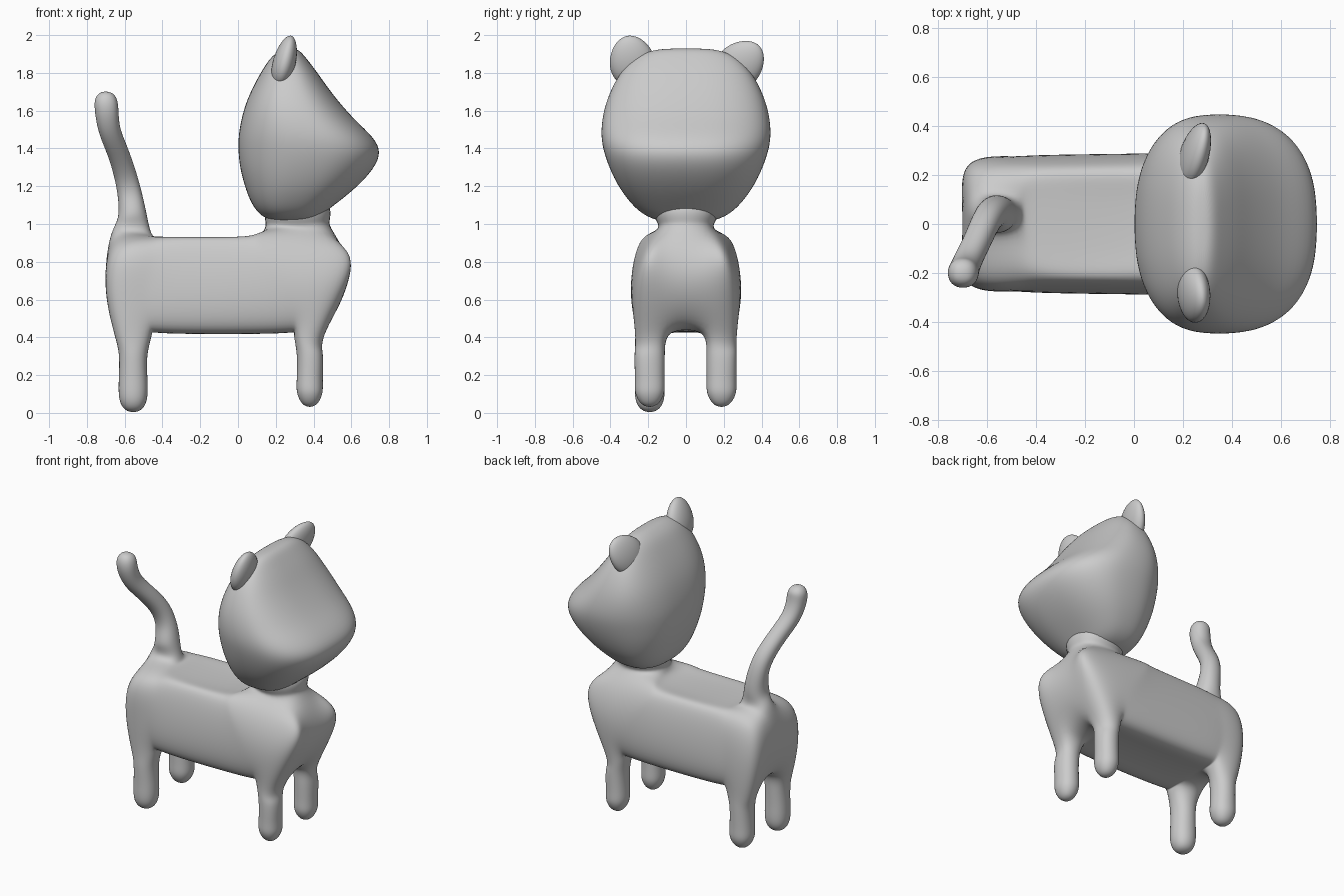
import bpy, bmesh, math
from mathutils import Vector

if "Cube" in bpy.data.objects:
    bpy.data.objects.remove(bpy.data.objects["Cube"])

grey = bpy.data.materials.new("plain grey")
grey.diffuse_color = (0.6, 0.6, 0.6, 1)
grey.use_nodes = True
grey.node_tree.nodes["Principled BSDF"].inputs["Base Color"].default_value = grey.diffuse_color


def finish(bm, name, levels):
    bmesh.ops.recalc_face_normals(bm, faces=bm.faces)
    me = bpy.data.meshes.new(name)
    bm.to_mesh(me)
    bm.free()
    me.materials.append(grey)
    me.polygons.foreach_set("use_smooth", [True] * len(me.polygons))
    ob = bpy.data.objects.new(name, me)
    bpy.context.collection.objects.link(ob)
    if levels:
        mod = ob.modifiers.new("smooth", 'SUBSURF')
        mod.levels = mod.render_levels = levels
    return ob


def fit_cage(bm, steps=8):
    """Push the cage out so that its smooth surface passes through the given points."""
    goal = {v: v.co.copy() for v in bm.verts}
    for _ in range(steps):
        move = {}
        for v in bm.verts:
            n = len(v.link_edges)
            s = v.co * (n * n)
            for e in v.link_edges:
                s = s + e.other_vert(v).co * 4
            for f in v.link_faces:
                vs = list(f.verts)
                s = s + vs[(vs.index(v) + 2) % 4].co
            move[v] = goal[v] - s / (n * (n + 5))
        for v, d in move.items():
            v.co += d


# ---- body: one cage, 6 columns x 4 rows x 3 levels
# each entry: outer x, outer y, outer z, inner x, inner z
levels = [
    [(-.63, .25, .42, -.64, .45), (-.475, .25, .435, -.475, .425), (-.34, .25, .45, -.34, .425),
     (.18, .25, .45, .18, .425), (.31, .25, .435, .31, .425), (.43, .25, .42, .46, .45)],
    [(-.665, .25, .67, -.70, .68), (-.50, .275, .67, 0, 0), (-.34, .28, .67, 0, 0),
     (.10, .288, .67, 0, 0), (.30, .29, .67, 0, 0), (.54, .25, .70, .585, .72)],
    [(-.63, .22, .87, -.655, .93), (-.475, .23, .895, -.475, .945), (-.34, .235, .895, -.34, .93),
     (.03, .24, .90, .03, .93), (.16, .24, .90, .17, .975), (.50, .21, .87, .48, .95)],
]
bm = bmesh.new()
V = {}
for k, row in enumerate(levels):
    for i, (xo, yo, zo, xi, zi) in enumerate(row):
        for j in range(4):
            if k == 1 and j in (1, 2) and 0 < i < 5:
                continue
            side = -1 if j < 2 else 1
            if j in (0, 3):
                p = (xo, side * yo, zo)
            else:
                y = side * (.10 if k < 2 else .12)
                if k == 2 and i < 2:        # tail root sits a little off centre
                    y = .035 + side * .075
                p = (xi, y, zi)
            V[i, j, k] = bm.verts.new(p)


def cell(i, j, k):
    return [V[i, j, k], V[i + 1, j, k], V[i + 1, j + 1, k], V[i, j + 1, k]]


legs = [(0, 0), (0, 2), (4, 0), (4, 2)]
roots = [(0, 1), (4, 1)]
for i in range(5):
    for j in range(3):
        if (i, j) not in legs:
            bm.faces.new(cell(i, j, 0))
        if (i, j) not in roots:
            bm.faces.new(cell(i, j, 2))
for k in range(2):
    for i in range(5):
        for j in (0, 3):
            bm.faces.new([V[i, j, k], V[i + 1, j, k], V[i + 1, j, k + 1], V[i, j, k + 1]])
    for j in range(3):
        for i in (0, 5):
            bm.faces.new([V[i, j, k], V[i, j + 1, k], V[i, j + 1, k + 1], V[i, j, k + 1]])


def tube(loop, rings):
    """Grow a limb from four cage points; rings are (x, y, z, half x, half y)."""
    centres = [Vector(r[:3]) for r in rings]
    for n, (x, y, z, hx, hy) in enumerate(rings):
        t = centres[min(n + 1, len(rings) - 1)] - centres[max(n - 1, 0)]
        q = Vector((0, 0, 1)).rotation_difference(t if t.z > 0 else -t)
        new = [bm.verts.new(centres[n] + q @ Vector((sx * hx, sy * hy, 0)))
               for sx, sy in ((-1, -1), (1, -1), (1, 1), (-1, 1))]
        for a in range(4):
            b = (a + 1) % 4
            bm.faces.new([loop[a], loop[b], new[b], new[a]])
        loop = new
    bm.faces.new(loop)


# ---- legs
for i, j in legs:
    x, h = (-.555, .055) if i == 0 else (.38, .05)
    y = -.192 if j == 0 else .188
    up = 0 if (i, j) == (0, 0) else .03
    tube(cell(i, j, 0), [(x, y, .31, h, .058), (x, y, .18, h, .057),
                         (x, y, .07 + up, h * .95, .054), (x, y, .015 + up, h * .5, .028)])

# ---- tail
tube(cell(0, 1, 2), [(-.56, .04, 1.04, .056, .056), (-.572, .045, 1.15, .047, .047),
                     (-.60, .015, 1.27, .043, .043), (-.64, -.07, 1.39, .041, .041),
                     (-.68, -.155, 1.50, .042, .042), (-.695, -.195, 1.60, .045, .045),
                     (-.70, -.20, 1.665, .04, .04), (-.70, -.20, 1.695, .02, .02)])

# ---- neck
tube(cell(4, 1, 2), [(.315, 0, 1.03, .125, .117), (.315, 0, 1.12, .1, .1)])
fit_cage(bm)
finish(bm, "body", 3)

# ---- head: stacked rounded rings of (z, back x, front x, half width)
stations = [
    (1.01, .22, .36, .11), (1.03, .14, .42, .19), (1.07, .095, .47, .255), (1.13, .06, .55, .31),
    (1.20, .035, .635, .36), (1.29, .01, .72, .405), (1.38, 0, .762, .437), (1.46, 0, .72, .452),
    (1.55, .015, .62, .447), (1.64, .04, .54, .427), (1.73, .08, .47, .39), (1.81, .125, .415, .343),
    (1.88, .17, .36, .275), (1.915, .215, .33, .20), (1.93, .25, .30, .11)]
bm = bmesh.new()
SEG, POW = 32, 2 / 2.5
rings = []
for z, xb, xf, w in stations:
    ring = []
    for s in range(SEG):
        a = math.tau * s / SEG
        c, d = math.cos(a), math.sin(a)
        ring.append(bm.verts.new(((xb + xf) / 2 + (xf - xb) / 2 * math.copysign(abs(c) ** POW, c),
                                  w * math.copysign(abs(d) ** POW, d), z)))
    rings.append(ring)
for lo, hi in zip(rings, rings[1:]):
    for s in range(SEG):
        t = (s + 1) % SEG
        bm.faces.new([lo[s], lo[t], hi[t], hi[s]])
bm.faces.new(rings[0])
bm.faces.new(rings[-1])
finish(bm, "head", 2)


# ---- ears: flattened rounded leaves, each leaning its own way
def ear(name, centre, up, length, width, thick):
    up = Vector(up).normalized()
    across = up.cross(Vector((1, 0, 0))).normalized()
    flat = across.cross(up)
    bm = bmesh.new()
    bmesh.ops.create_uvsphere(bm, u_segments=32, v_segments=20, radius=1)
    for v in bm.verts:
        x, y, z = v.co
        taper = 1 - .12 * z
        v.co = Vector(centre) + flat * x * thick * taper + across * y * width * taper + up * z * length
    finish(bm, name, 0)


ear("right_ear", (.247, -.285, 1.862), (.25, -.2, .95), .14, .12, .06)
ear("left_ear", (.25, .288, 1.845), (.3, .7, .7), .145, .118, .055)
